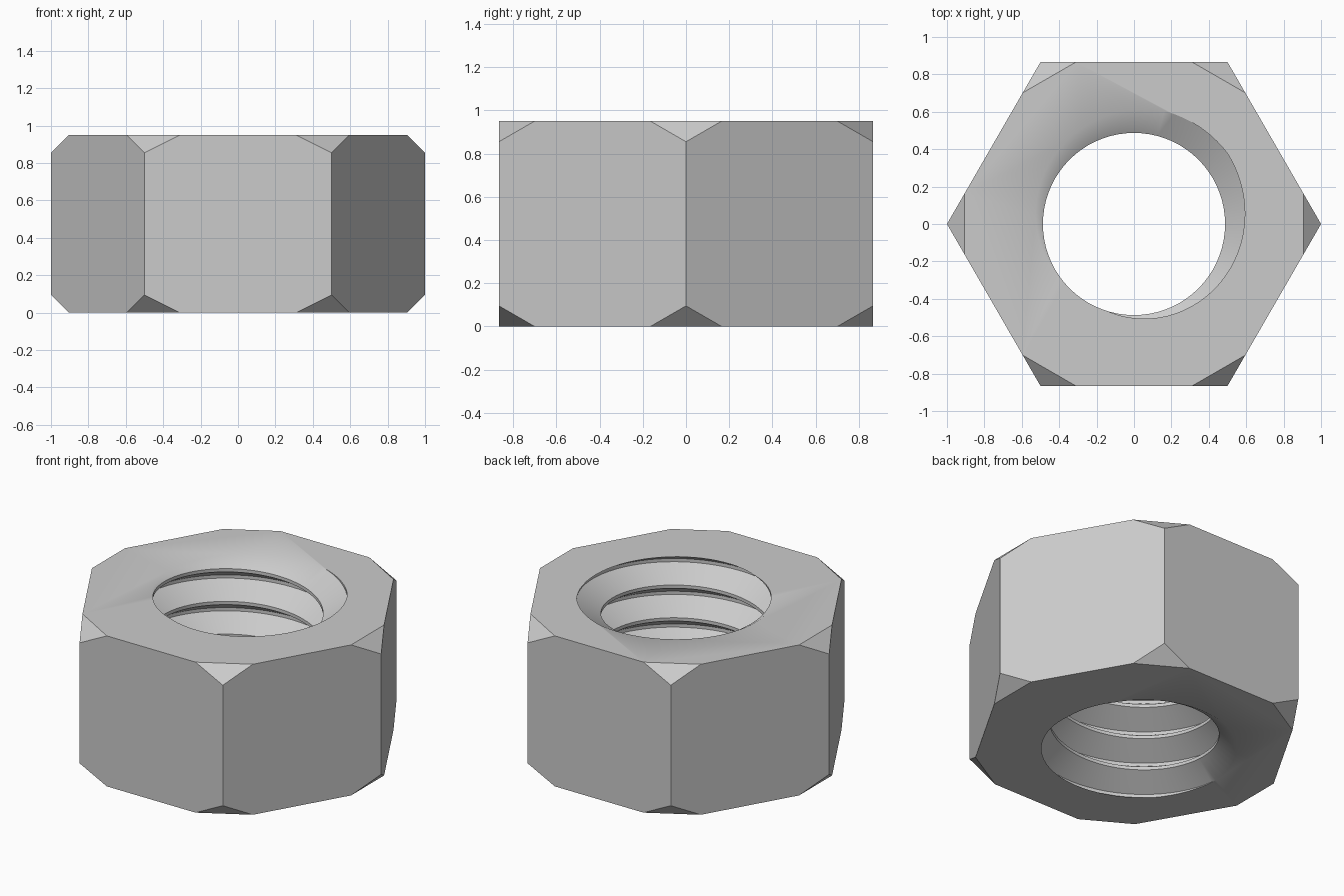
import bpy
import bmesh
from math import cos, sin, pi, radians
from mathutils import Vector, Matrix

HEIGHT, CHAMFER = 0.95, 0.095
MINOR, MAJOR, PITCH = 0.487, 0.626, 0.2066
STEPS = 72                      # segments per thread turn
ROOT_ANGLE = radians(55)        # where the groove leaves the top face

cube = bpy.data.objects.get("Cube")
if cube:
    bpy.data.objects.remove(cube, do_unlink=True)

steel = bpy.data.materials.new("grey_steel")
steel.use_nodes = True
colour = (0.6, 0.6, 0.6, 1)
steel.diffuse_color = colour
steel.node_tree.nodes["Principled BSDF"].inputs["Base Color"].default_value = colour


def make_object(name, bm):
    bmesh.ops.recalc_face_normals(bm, faces=bm.faces)
    mesh = bpy.data.meshes.new(name)
    bm.to_mesh(mesh)
    bm.free()
    mesh.materials.append(steel)
    obj = bpy.data.objects.new(name, mesh)
    bpy.context.collection.objects.link(obj)
    return obj


# Hexagonal body: hull of the corners, each cut back at top and bottom
bm = bmesh.new()
half = CHAMFER * 3 ** 0.5
for k in range(6):
    turn = Matrix.Rotation(k * pi / 3, 3, "Z")
    for end, inner in ((0, CHAMFER), (HEIGHT, HEIGHT - CHAMFER)):
        for p in ((1, 0, inner), (1 - CHAMFER, half, end), (1 - CHAMFER, -half, end)):
            bm.verts.new(turn @ Vector(p))
bmesh.ops.convex_hull(bm, input=bm.verts)
bmesh.ops.dissolve_limit(bm, angle_limit=radians(1), verts=bm.verts, edges=bm.edges)
nut = make_object("hex_nut", bm)

# Thread cutter: a trapezoid groove swept along a helix, closed at both ends
bm = bmesh.new()
profile = ((MINOR, -0.45), (MAJOR, -0.05), (MAJOR, 0.05), (MINOR, 0.45))
turns = 8
chain = []
for i in range(turns * STEPS + 1):
    t = i / STEPS - 6
    a = ROOT_ANGLE + 2 * pi * t
    chain.append([bm.verts.new((r * cos(a), r * sin(a), HEIGHT + PITCH * (t + h)))
                  for r, h in profile])
for i in range(turns * STEPS):
    a, b = chain[i], chain[i + 1]
    for j in range(3):
        bm.faces.new((a[j], b[j], b[j + 1], a[j + 1]))
    if i + STEPS < turns * STEPS:   # crest joining the next turn
        c, d = chain[i + STEPS], chain[i + STEPS + 1]
        bm.faces.new((a[3], b[3], d[0], c[0]))
# Seam edges at the two ends, then a fan to an apex at each end
bm.edges.new((chain[0][3], chain[STEPS][0])) if not bm.edges.get(
    (chain[0][3], chain[STEPS][0])) else None
rim = [e for e in bm.edges if e.is_boundary]
low = bm.verts.new((0, 0, -1))
high = bm.verts.new((0, 0, HEIGHT + 1))
for e in rim:
    apex = low if e.verts[0].co.z < HEIGHT / 2 else high
    bm.faces.new((e.verts[0], e.verts[1], apex))
bmesh.ops.triangulate(bm, faces=bm.faces)
cutter = make_object("thread_cutter", bm)
cutter.hide_render = True

# Cut the threaded hole
mod = nut.modifiers.new("threaded_hole", "BOOLEAN")
mod.operation = "DIFFERENCE"
mod.solver = "EXACT"
mod.object = cutter
bpy.context.view_layer.update()
bpy.ops.object.select_all(action="DESELECT")
nut.select_set(True)
bpy.context.view_layer.objects.active = nut
bpy.ops.object.modifier_apply(modifier=mod.name)
bpy.data.objects.remove(cutter, do_unlink=True)
bpy.ops.object.shade_smooth_by_angle(angle=radians(35))
